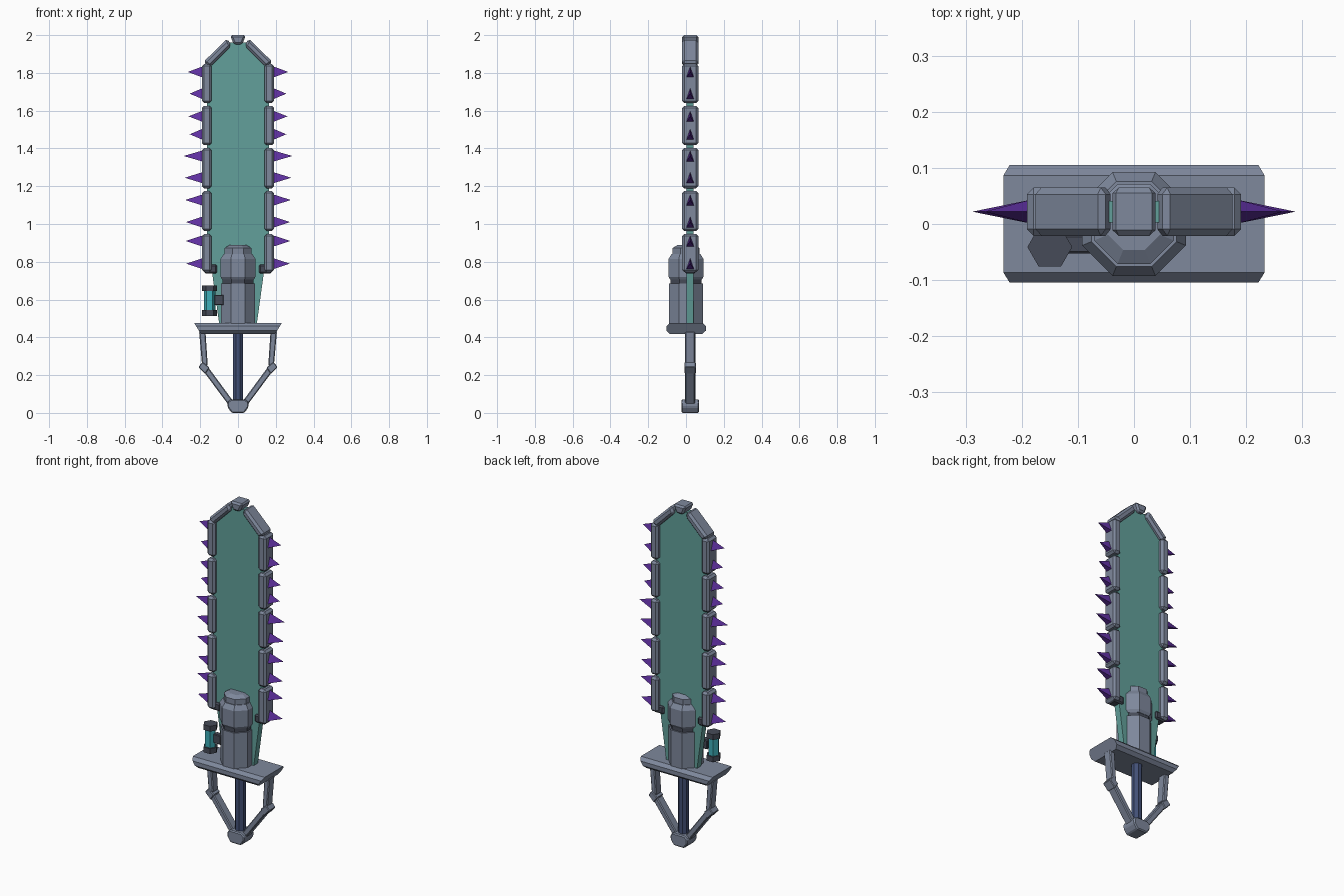
import bpy, bmesh, math
from mathutils import Vector

cube = bpy.data.objects.get("Cube")
if cube:
    bpy.data.objects.remove(cube)


def material(name, rgb):
    lin = [((c / 255 + 0.055) / 1.055) ** 2.4 for c in rgb] + [1]
    m = bpy.data.materials.new(name)
    m.use_nodes = True
    m.diffuse_color = lin
    m.node_tree.nodes["Principled BSDF"].inputs["Base Color"].default_value = lin
    return m


STEEL = material("blue grey steel", (126, 136, 156))
DARK = material("dark metal", (70, 75, 88))
TEAL = material("teal blade", (98, 160, 155))
PURPLE = material("purple spike", (95, 48, 160))
NAVY = material("navy grip", (66, 80, 118))
CYAN = material("cyan glass", (62, 175, 186))
MID = 0.022   # depth of the blade's centre plane


def finish(name, bm, mat, bevel=0):
    bmesh.ops.recalc_face_normals(bm, faces=bm.faces)
    me = bpy.data.meshes.new(name)
    bm.to_mesh(me)
    bm.free()
    me.materials.append(mat)
    ob = bpy.data.objects.new(name, me)
    bpy.context.collection.objects.link(ob)
    if bevel:
        mod = ob.modifiers.new("chamfer", "BEVEL")
        mod.width = bevel
        mod.segments = 1
        mod.limit_method = "ANGLE"
    return ob


def plate(name, outline, half, mat, bevel=0, y=MID):
    """Extrude an x-z outline to a slab of the given half thickness."""
    bm = bmesh.new()
    face = bm.faces.new([bm.verts.new((x, y - half, z)) for x, z in outline])
    out = bmesh.ops.extrude_face_region(bm, geom=[face])
    verts = [v for v in out["geom"] if isinstance(v, bmesh.types.BMVert)]
    bmesh.ops.translate(bm, verts=verts, vec=(0, 2 * half, 0))
    return finish(name, bm, mat, bevel)


def box(x0, x1, z0, z1):
    return [(x0, z0), (x1, z0), (x1, z1), (x0, z1)]


def lathe(name, rings, sides, mat, x=0, y=0, turn=0.0):
    """Stack polygon rings given as (z, radius)."""
    bm = bmesh.new()
    loops = []
    for z, r in rings:
        angles = [turn + math.tau * i / sides for i in range(sides)]
        loops.append([bm.verts.new((x + r * math.cos(a), y + r * math.sin(a), z)) for a in angles])
    for low, high in zip(loops, loops[1:]):
        for i in range(sides):
            j = (i + 1) % sides
            bm.faces.new((low[i], low[j], high[j], high[i]))
    bm.faces.new(loops[0])
    bm.faces.new(loops[-1])
    return finish(name, bm, mat)


def spike(name, side, z, tip):
    """Three-sided spike pointing outwards."""
    bm = bmesh.new()
    base = [bm.verts.new((side * 0.185, MID + dy, z + dz))
            for dy, dz in ((-0.021, -0.03), (0.021, -0.03), (0, 0.03))]
    point = bm.verts.new((side * tip, MID, z))
    bm.faces.new(base)
    for i in range(3):
        bm.faces.new((base[i], base[(i + 1) % 3], point))
    finish(name, bm, PURPLE)


# Blade slab
right = [(0.098, 0.46), (0.138, 0.75), (0.165, 0.76), (0.165, 1.84), (0.045, 1.96)]
plate("blade", right + [(-x, z) for x, z in reversed(right)], 0.019, TEAL)

# Chain rail, spikes and hand guard, both sides
joints = [0.738, 0.955, 1.182, 1.41, 1.633, 1.855]
spikes = [(0.79, 0.275), (0.91, 0.278), (1.01, 0.275), (1.127, 0.28), (1.245, 0.282),
          (1.36, 0.288), (1.475, 0.256), (1.57, 0.262), (1.69, 0.256), (1.805, 0.266)]
for side, label in ((1, "left"), (-1, "right")):
    def mirrored(pts):
        return [(side * x, z) for x, z in pts]

    for n, (z0, z1) in enumerate(zip(joints, joints[1:])):
        plate(f"{label}_rail_{n + 1}", mirrored(box(0.14, 0.191, z0 + 0.007, z1 - 0.007)),
              0.043, STEEL, 0.012)
    plate(f"{label}_rail_slope",
          mirrored([(0.184, 1.857), (0.056, 1.982), (0.036, 1.943), (0.147, 1.832)]),
          0.043, STEEL, 0.012)
    plate(f"{label}_rail_foot", mirrored(box(0.11, 0.18, 0.738, 0.785)), 0.03, DARK, 0.008)
    for n, (z, tip) in enumerate(spikes):
        spike(f"{label}_spike_{n + 1}", side, z, tip)

    # Hand guard bow
    plate(f"{label}_bow_upper",
          mirrored([(0.206, 0.43), (0.172, 0.43), (0.16, 0.25), (0.19, 0.25)]), 0.026, STEEL, 0.005)
    plate(f"{label}_bow_joint",
          mirrored([(0.21, 0.243), (0.188, 0.27), (0.15, 0.24), (0.174, 0.205)]), 0.03, STEEL, 0.004)
    plate(f"{label}_bow_lower",
          mirrored([(0.184, 0.222), (0.155, 0.238), (0.02, 0.055), (0.045, 0.035)]), 0.026, STEEL, 0.005)

plate("rail_tip", [(-0.042, 2.0), (0.042, 2.0), (0.022, 1.95), (-0.022, 1.95)], 0.043, STEEL, 0.01)

# Crossguard: chamfered bar with ends that slope inwards below
section = [(-0.104, 0.459), (-0.086, 0.477), (0.086, 0.477), (0.105, 0.459),
           (0.105, 0.435), (0.086, 0.418), (-0.086, 0.418), (-0.104, 0.435)]
bm = bmesh.new()
ends = []
for side in (-1, 1):
    ends.append([bm.verts.new((side * (0.233 - (0.477 - z) * 0.62), y, z)) for y, z in section])
    bm.faces.new(ends[-1])
for i in range(len(section)):
    j = (i + 1) % len(section)
    bm.faces.new((ends[0][i], ends[0][j], ends[1][j], ends[1][i]))
finish("crossguard", bm, STEEL)

# Engine housing
EIGHTH = math.pi / 8
lathe("engine_body", [(0.46, 0.096), (0.685, 0.096)], 8, STEEL, turn=EIGHTH)
lathe("engine_collar", [(0.68, 0.088), (0.715, 0.088)], 8, DARK, turn=EIGHTH)
lathe("engine_head", [(0.705, 0.09), (0.72, 0.1), (0.815, 0.1), (0.842, 0.082)], 8, STEEL, turn=EIGHTH)
lathe("engine_cap", [(0.835, 0.077), (0.873, 0.077), (0.888, 0.05)], 8, STEEL, turn=EIGHTH)

# Fuel canister on the right side
CX, CY = -0.15, -0.041
lathe("canister_glass", [(0.53, 0.031), (0.66, 0.031)], 6, CYAN, CX, CY)
for label, z in (("lower", 0.513), ("upper", 0.644)):
    lathe(f"canister_{label}_cap", [(z, 0.04), (z + 0.031, 0.04)], 6, DARK, CX, CY)
plate("canister_mount", box(-0.125, -0.075, 0.57, 0.625), 0.017, DARK, 0.004, y=-0.036)

# Grip and pommel
lathe("grip", [(0.04, 0.03), (0.43, 0.03)], 8, NAVY, y=MID, turn=EIGHTH)
plate("pommel", [(-0.034, 0), (0.034, 0), (0.055, 0.03), (0.055, 0.057), (0.038, 0.072),
                 (-0.038, 0.072), (-0.055, 0.057), (-0.055, 0.03)], 0.047, STEEL, 0.006)
